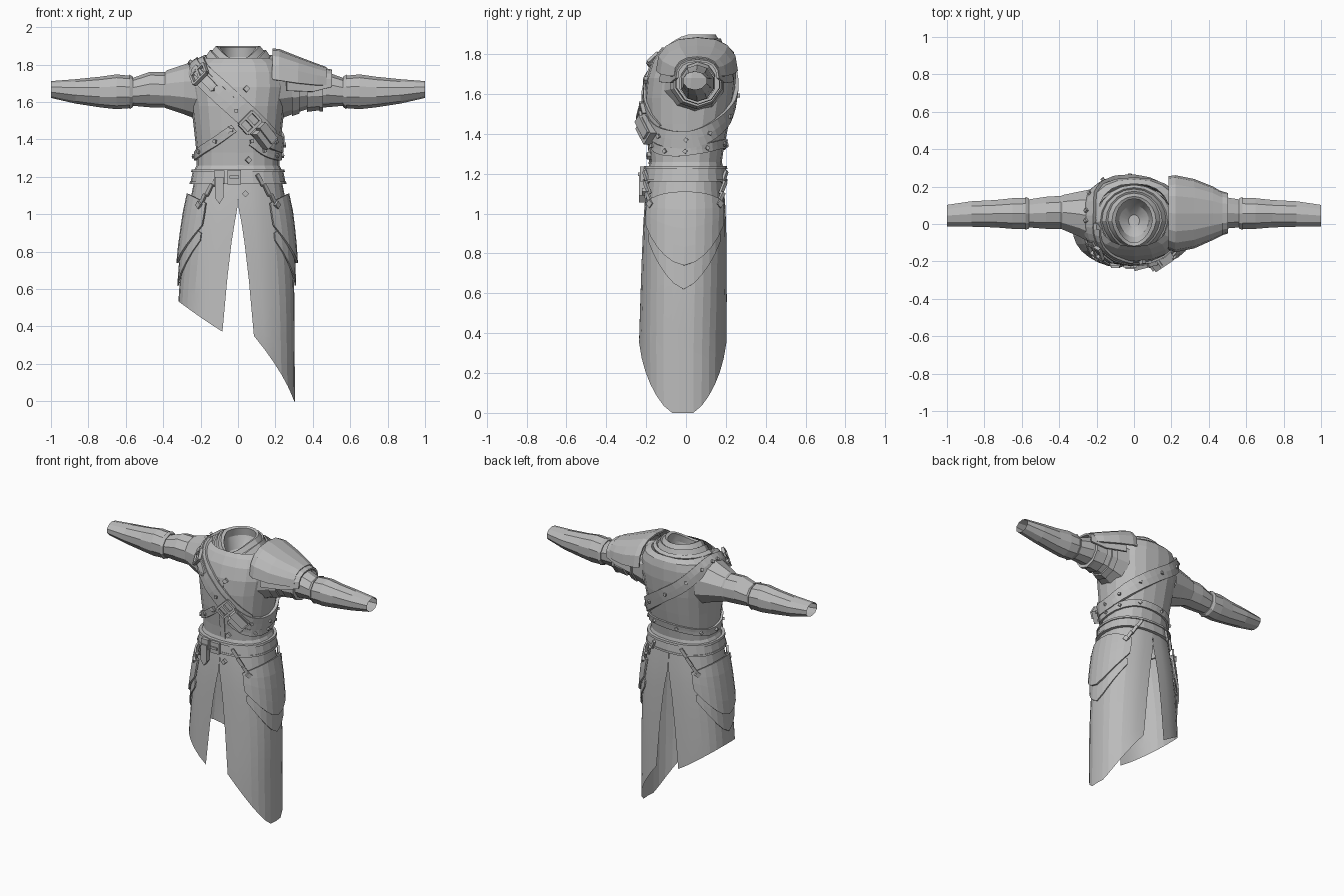
import bpy, bmesh, math
from mathutils import Vector as V, Matrix
from mathutils.bvhtree import BVHTree

if "Cube" in bpy.data.objects:
    bpy.data.objects.remove(bpy.data.objects["Cube"])

cloth = bpy.data.materials.new("grey_cloth")
cloth.diffuse_color = (0.5, 0.5, 0.5, 1)
cloth.use_nodes = True
cloth.node_tree.nodes["Principled BSDF"].inputs["Base Color"].default_value = cloth.diffuse_color


def make(name, verts, faces, solid=0, smooth=None):
    me = bpy.data.meshes.new(name)
    me.from_pydata([tuple(v) for v in verts], [], faces)
    me.materials.append(cloth)
    ob = bpy.data.objects.new(name, me)
    bpy.context.collection.objects.link(ob)
    bm = bmesh.new()
    bm.from_mesh(me)
    bmesh.ops.recalc_face_normals(bm, faces=bm.faces)
    bm.to_mesh(me)
    bm.free()
    if solid:
        m = ob.modifiers.new("thickness", 'SOLIDIFY')
        m.thickness, m.offset = solid, 0
    if smooth:
        bpy.context.view_layer.objects.active = ob
        ob.select_set(True)
        bpy.ops.object.shade_smooth_by_angle(angle=math.radians(smooth))
        ob.select_set(False)
    return ob


def loft(name, rings, closed=True, cap=False, **kw):
    n = len(rings[0])
    faces = []
    for r in range(len(rings) - 1):
        for i in range(n if closed else n - 1):
            j = (i + 1) % n
            faces.append((r * n + i, r * n + j, (r + 1) * n + j, (r + 1) * n + i))
    if cap:
        faces.append(tuple(range((len(rings) - 1) * n, len(rings) * n)))
    return make(name, [p for r in rings for p in r], faces, **kw)


def spow(v, e):
    return math.copysign(abs(v) ** e, v)


def oval(th, hx, y0, y1, e=0.85):
    return hx * spow(math.cos(th), e), (y0 + y1) / 2 + (y1 - y0) / 2 * spow(math.sin(th), e)


def lerp_table(table, z):
    for a, b in zip(table, table[1:]):
        if b[0] <= z <= a[0]:
            t = (z - a[0]) / (b[0] - a[0])
            return [p + (q - p) * t for p, q in zip(a, b)]
    return table[0] if z > table[0][0] else table[-1]


def obox(name, loc, along, normal, l, w, h):
    n = normal.normalized()
    a = (along - n * along.dot(n)).normalized()
    s = n.cross(a)
    vs = [loc + a * (i * l / 2) + s * (j * w / 2) + n * (k * h / 2)
          for i in (-1, 1) for j in (-1, 1) for k in (-1, 1)]
    return make(name, vs, [(0, 1, 3, 2), (4, 6, 7, 5), (0, 4, 5, 1), (2, 3, 7, 6), (0, 2, 6, 4), (1, 5, 7, 3)])


# torso: z, half width, front y, back y
TORSO = [(1.225, .24, -.192, .188), (1.26, .222, -.18, .18), (1.33, .222, -.185, .19), (1.45, .235, -.2, .215),
         (1.58, .25, -.207, .24), (1.68, .268, -.197, .25), (1.76, .262, -.172, .25), (1.81, .235, -.14, .24),
         (1.835, .19, -.12, .215)]
torso = loft("torso", [[(*oval(i * math.tau / 20, *r[1:]), r[0]) for i in range(20)] for r in TORSO])
bvh = BVHTree.FromPolygons([v.co for v in torso.data.vertices], [p.vertices[:] for p in torso.data.polygons])


def surf(p):
    c = V((0, .02, min(p.z, 1.64)))
    n = (p - c).normalized()
    hit = bvh.ray_cast(c + n * 1.2, -n)[0]
    return (hit if hit else p), n


def curve(pts, loop, k=5):
    pts = [V(p) for p in pts]
    n, out = len(pts), []
    for i in range(n if loop else n - 1):
        g = lambda j: pts[j % n] if loop else pts[max(0, min(n - 1, j))]
        a, b, c, d = g(i - 1), g(i), g(i + 1), g(i + 2)
        for s in range(k):
            t = s / k
            out.append(.5 * (2 * b + (c - a) * t + (2 * a - 5 * b + 4 * c - d) * t * t
                             + (3 * b - a - 3 * c + d) * t ** 3))
    return out if loop else out + [pts[-1]]


def strap(name, pts, width, th, loop=True, studs=0):
    path = [surf(p)[0] for p in curve(pts, loop)]
    n, rings = len(path), []
    for i, p in enumerate(path):
        q0, q1 = (path[i - 1], path[(i + 1) % n]) if loop else (path[max(i - 1, 0)], path[min(i + 1, n - 1)])
        nm = surf(p)[1]
        s = (q1 - q0).cross(nm).normalized()
        (a, na), (b, nb) = surf(p + s * width / 2), surf(p - s * width / 2)
        rings.append([a - na * .01, a + na * th, p + nm * th, b + nb * th, b - nb * .01])
        if studs and i % studs == 1:
            obox(name + "_stud", p + nm * (th + .004), (q1 - q0).normalized() + s, nm, .018, .018, .014)
    loft(name, rings + ([rings[0]] if loop else []))


def buckle(name, p, along, w, l):
    hit, n = surf(V(p))
    a = V(along)
    a = (a - n * a.dot(n)).normalized()
    s, c = n.cross(a), hit + n * .03
    for k in (-1, 1):
        obox(name + "_bar", c + a * k * l / 2, s, n, w, .014, .02)
        obox(name + "_side", c + s * k * w / 2, a, n, l, .014, .02)
    obox(name + "_pin", c, a, n, l, .014, .018)


# collar with pointed front: half width, front y, back y, back z, front z
COLLAR = [(.195, -.19, .2, 1.80, 1.66), (.205, -.19, .21, 1.835, 1.68), (.18, -.168, .195, 1.852, 1.715),
          (.172, -.155, .187, 1.845, 1.735), (.15, -.142, .175, 1.878, 1.775), (.14, -.13, .165, 1.872, 1.79),
          (.118, -.118, .148, 1.9, 1.825), (.098, -.1, .135, 1.892, 1.82), (.105, -.1, .14, 1.84, 1.78),
          (.08, -.07, .1, 1.76, 1.74), (.03, -.02, .05, 1.72, 1.72)]
rings = []
for hx, y0, y1, zb, zf in COLLAR:
    ring = []
    for i in range(20):
        th = i * math.tau / 20
        x, y = oval(th, hx, y0, y1, 1)
        f = max(0, -math.sin(th))
        ring.append((x * (1 - .16 * f), y, zb + (zf - zb) * f ** 1.5))
    rings.append(ring)
loft("collar", rings, cap=True, smooth=25)

# sleeves: x, y range, z range
SLEEVE = [(.2, -.13, .2, 1.5, 1.83), (.29, -.075, .18, 1.535, 1.80), (.38, -.035, .16, 1.565, 1.77),
          (.39, -.03, .155, 1.57, 1.76), (.47, -.03, .15, 1.572, 1.762), (.565, -.022, .135, 1.58, 1.728),
          (.57, -.03, .145, 1.568, 1.74), (.65, -.03, .142, 1.562, 1.748), (.74, -.022, .132, 1.572, 1.735),
          (.87, -.018, .125, 1.592, 1.722), (1, -.015, .105, 1.622, 1.712)]


def arm_ring(s, x, y0, y1, z0, z1, grow=0.0):
    return [(s * x, (y0 + y1) / 2 + ((y1 - y0) / 2 + grow) * math.cos(a), (z0 + z1) / 2 + ((z1 - z0) / 2 + grow) * math.sin(a))
            for a in [(i + .5) * math.tau / 10 for i in range(10)]]


def arm_band(name, s, x0, x1, grow):
    tab = SLEEVE[::-1]
    a, b = lerp_table(tab, x0), lerp_table(tab, x1)
    loft(name, [arm_ring(s, *a), arm_ring(s, *a, grow), arm_ring(s, *b, grow), arm_ring(s, *b)])


for s, side in ((1, "right"), (-1, "left")):
    loft(side + "_sleeve", [arm_ring(s, *r) for r in SLEEVE])
    arm_band(side + "_elbow_band", s, .562, .58, .006)
arm_band("upper_arm_strap", 1, .37, .45, .014)
arm_band("upper_arm_edge", 1, .435, .455, .022)
arm_band("shoulder_strap", 1, .29, .33, .01)

# shoulder guard: layered arches
def arch(name, rows):
    loft(name, [[(x, (y0 + y1) / 2 - (y1 - y0) / 2 * spow(math.cos(a), .8), zb + (zt - zb) * math.sin(a) ** .8)
                 for a in [math.pi * i / 8 for i in range(9)]] for x, y0, y1, zb, zt in rows], closed=False, solid=.012)


arch("shoulder_guard", [(.185, -.13, .25, 1.72, 1.88), (.22, -.145, .255, 1.715, 1.878), (.32, -.125, .235, 1.70, 1.838),
                        (.42, -.08, .195, 1.69, 1.80), (.47, -.055, .165, 1.69, 1.782)])
arch("shoulder_guard_lower", [(.26, -.13, .235, 1.66, 1.84), (.4, -.075, .19, 1.655, 1.79), (.5, -.045, .16, 1.68, 1.768)])

# straps across the body
strap("bandolier", [(-.28, .05, 1.83), (-.24, -.12, 1.77), (-.1, -.2, 1.64), (.05, -.21, 1.5), (.18, -.16, 1.40),
                    (.24, 0, 1.37), (.2, .14, 1.42), (.05, .23, 1.54), (-.12, .22, 1.67), (-.23, .16, 1.78)], .085, .02, studs=4)
strap("shoulder_belt", [(-.21, .02, 1.86), (-.18, -.12, 1.79), (-.07, -.2, 1.69), (.1, -.2, 1.53), (.2, -.14, 1.43)], .035, .014, loop=False)
strap("lower_strap", [(-.02, -.2, 1.46), (-.12, -.18, 1.39), (-.22, -.08, 1.325), (-.23, .06, 1.31), (-.1, .18, 1.34), (.1, .18, 1.35),
                      (.22, .08, 1.325), (.23, -.06, 1.31), (.16, -.16, 1.33), (.07, -.19, 1.39)], .045, .014, loop=False, studs=4)
buckle("upper_buckle", (-.2, -.14, 1.745), (1, 0, -1), .1, .07)
buckle("middle_buckle", (.06, -.21, 1.49), (1, 0, -1), .1, .07)
strap("hanging_tab", [(-.25, -.1, 1.79), (-.17, -.17, 1.72), (-.12, -.19, 1.67)], .04, .03, loop=False)

# pouch on the bandolier
c, n = surf(V((.14, -.19, 1.415)))
obox("pouch", c + n * .03, V((1, 0, -.9)), n, .11, .085, .05)
obox("pouch_flap", c + n * .045 + V((0, 0, .02)), V((1, 0, -.9)), n, .115, .05, .045)

# front closing and diamond studs
for x0, x1, nm in ((-.004, .03, "front_placket"),):
    strap(nm, [(.012, -.2, z) for z in (1.25, 1.35, 1.45, 1.55, 1.66)], x1 - x0, .006, loop=False)
for x, z in ((.045, 1.67), (-.05, 1.45), (.06, 1.29)):
    c, n = surf(V((x, -.2, z)))
    obox("diamond_stud", c + n * .01, V((1, 0, 1)), n, .026, .026, .02)

# skirt: z, half width, front y, back y
SKIRT = [(1.24, .222, -.185, .18), (1.1, .25, -.203, .193), (1.0, .272, -.212, .2), (.8, .292, -.222, .205),
         (.55, .302, -.232, .207), (.35, .302, -.24, .207), (0, .305, -.24, .207)]
SLIT = [(1.24, 0), (1.0, .002), (.93, .025), (.65, .058), (.35, .085), (0, .1)]


def skirt_point(s, phi, z, off=0.0):
    _, hx, y0, y1 = lerp_table(SKIRT, z)
    hx += .018 * max(0, min(1, (1 - z) / .5)) if s < 0 else 0
    w = lerp_table(SLIT, z)[1]
    th = phi * math.acos((w / hx) ** (1 / .85))
    x, y = oval(th, hx + off, y0 - off, y1 + off)
    return V((s * x, y, z))


def panel(name, s, span, top, bottom, off=0.0, nu=14, nv=9, **kw):
    rows = []
    for j in range(nv + 1):
        row = []
        for i in range(nu + 1):
            f = 2 * i / nu - 1
            z = top(f) + (bottom(f) - top(f)) * j / nv
            row.append(skirt_point(s, f * span, z, off))
        rows.append(row)
    return loft(name, rows, closed=False, **kw)


panel("long_skirt_panel", 1, 1, lambda f: 1.24, lambda f: .35 * max(0, (abs(f) - .14) / .86) ** 1.3, smooth=12)
panel("short_skirt_panel", -1, 1, lambda f: 1.24, lambda f: .36 + .175 * math.cos(f * 1.5), smooth=12)
for s, side in ((1, "right"), (-1, "left")):
    panel(side + "_hip_plate_under", s, .6, lambda f: 1.0 - .1 * abs(f), lambda f: .62 + .24 * abs(f) ** 1.3, .008, 10, 3, solid=.008)
    panel(side + "_hip_plate", s, .62, lambda f: 1.11 - .05 * f * f, lambda f: .74 + .2 * abs(f) ** 1.5, .02, 10, 4, solid=.012)
    # thin ties from belt to hip plate
    for e, tie in ((-1, "front"), (1, "back")):
        path = [skirt_point(s, e * (.78 - .26 * t), 1.21 - .16 * t, .024) for t in (0, .33, .67, 1)]
        for a, b in zip(path, path[1:]):
            m = (a + b) / 2
            obox(side + "_" + tie + "_tie", m, b - a, V((m.x, m.y, 0)), (b - a).length + .006, .02, .014)
        p = path[-1]
        obox(side + "_" + tie + "_tie_stud", p, V((-p.y, p.x, .3)), V((p.x, p.y, 0)), .03, .03, .025)


# belt and hem rings
def hoop(name, z0, z1, off):
    out = []
    for z, o in ((z0, -.01), (z0, off), (z1, off), (z1, -.01)):
        _, hx, y0, y1 = lerp_table(SKIRT, z)
        out.append([(*oval(i * math.tau / 24, hx + o, y0 - o, y1 + o), z) for i in range(24)])
    loft(name, out + [out[0]])


hoop("belt", 1.17, 1.225, .018)
hoop("belt_upper_edge", 1.225, 1.24, .026)
hoop("belt_lower_edge", 1.162, 1.174, .022)
F = V((0, -1, 0))
obox("belt_buckle", V((-.02, -.222, 1.198)), V((1, 0, 0)), F, .07, .075, .02)
obox("belt_buckle_pin", V((-.02, -.235, 1.198)), V((1, 0, 0)), F, .05, .016, .012)
obox("belt_loop", V((-.1, -.212, 1.2)), V((0, 0, 1)), F, .07, .055, .025)
make("belt_tongue", [(-.1 + x, y, z) for y in (-.235, -.205) for x, z in
                     ((-.022, 1.2), (.022, 1.2), (.024, 1.09), (0, 1.055), (-.024, 1.09))],
     [(0, 1, 2, 3, 4), (5, 6, 7, 8, 9)] + [(i, (i + 1) % 5, (i + 1) % 5 + 5, i + 5) for i in range(5)])
obox("skirt_stud", V((.04, -.21, 1.11)), V((1, 0, 1)), F, .026, .026, .02)
